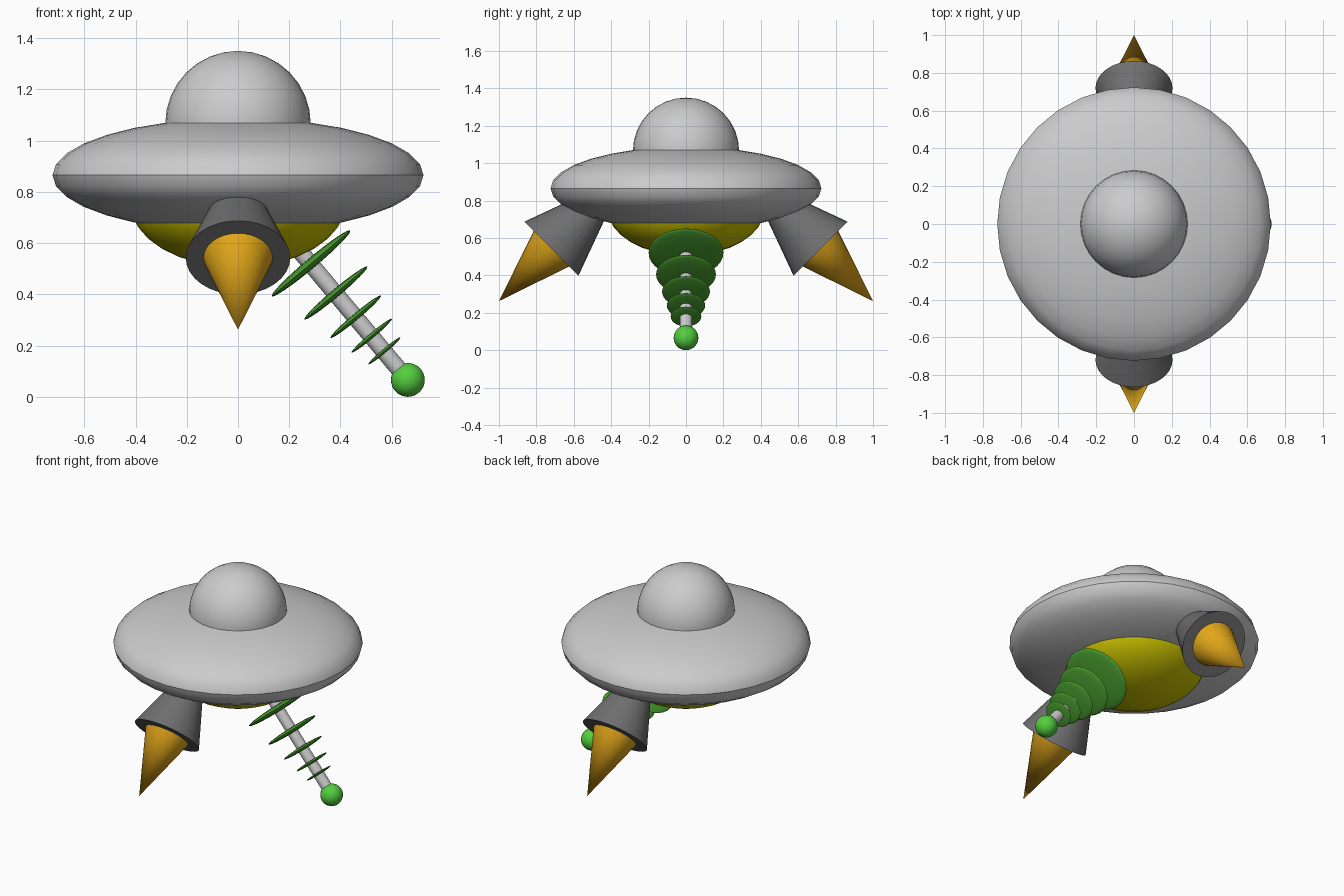
import bpy
import math
from mathutils import Vector

if "Cube" in bpy.data.objects:
    bpy.data.objects.remove(bpy.data.objects["Cube"])


def material(name, rgb):
    m = bpy.data.materials.new(name)
    m.diffuse_color = (*rgb, 1)
    m.use_nodes = True
    m.node_tree.nodes["Principled BSDF"].inputs["Base Color"].default_value = m.diffuse_color
    return m


YELLOW = material("yellow", (0.58, 0.53, 0.0))
ORANGE = material("orange", (0.75, 0.38, 0.01))
DARK = material("dark_grey", (0.16, 0.16, 0.16))
LEAF = material("leaf_green", (0.07, 0.36, 0.03))
BRIGHT = material("bright_green", (0.09, 0.62, 0.05))


def finish(name, mat):
    ob = bpy.context.object
    ob.name = name
    if mat:
        ob.data.materials.append(mat)
    bpy.ops.object.transform_apply(location=False, rotation=False, scale=True)
    bpy.ops.object.shade_smooth_by_angle(angle=math.radians(35))
    return ob


def ellipsoid(name, centre, r, h, mat=None, axis=(0, 0, 1)):
    rot = Vector(axis).to_track_quat('Z', 'Y').to_euler()
    bpy.ops.mesh.primitive_uv_sphere_add(segments=32, ring_count=16, radius=1,
                                         location=centre, rotation=rot)
    bpy.context.object.scale = (r, r, h)
    return finish(name, mat)


def cone(name, start, end, r1, r2, mat=None):
    start, end = Vector(start), Vector(end)
    d = end - start
    bpy.ops.mesh.primitive_cone_add(vertices=32, radius1=r1, radius2=r2, depth=d.length,
                                    location=(start + end) / 2,
                                    rotation=d.to_track_quat('Z', 'Y').to_euler())
    return finish(name, mat)


# Saucer hull, top dome and yellow belly
ellipsoid("saucer_hull", (0, 0, 0.865), 0.724, 0.2225)
ellipsoid("top_dome", (0, 0, 1.066), 0.284, 0.284)
ellipsoid("belly", (0, 0, 0.755), 0.42, 0.25, YELLOW)

# Two thrusters at 45 degrees, front and back
for s, side in ((-1, "front"), (1, "back")):
    out = Vector((0, s, -1)).normalized()
    rim = Vector((0, s * 0.719, 0.543))
    cone(side + "_thruster", rim, rim - out * 0.54, 0.204, 0.008, DARK)
    cone(side + "_flame", rim - out * 0.01, rim + out * 0.397, 0.138, 0, ORANGE)

# Slanted antenna: rod, ball tip and shrinking lens-shaped discs
ball = Vector((0.663, 0, 0.066))
axis = Vector((math.cos(math.radians(50)), 0, -math.sin(math.radians(50))))
cone("antenna_rod", ball - axis * 0.75, ball, 0.033, 0.033)
ellipsoid("antenna_ball", ball, 0.066, 0.066, BRIGHT)
pos = Vector((0.285, 0, 0.521))
for i in range(5):
    k = 0.8 ** i
    ellipsoid(f"antenna_disc_{i + 1}", pos, 0.2 * k, 0.02 * k, LEAF, axis)
    pos = pos + axis * 0.151 * k
